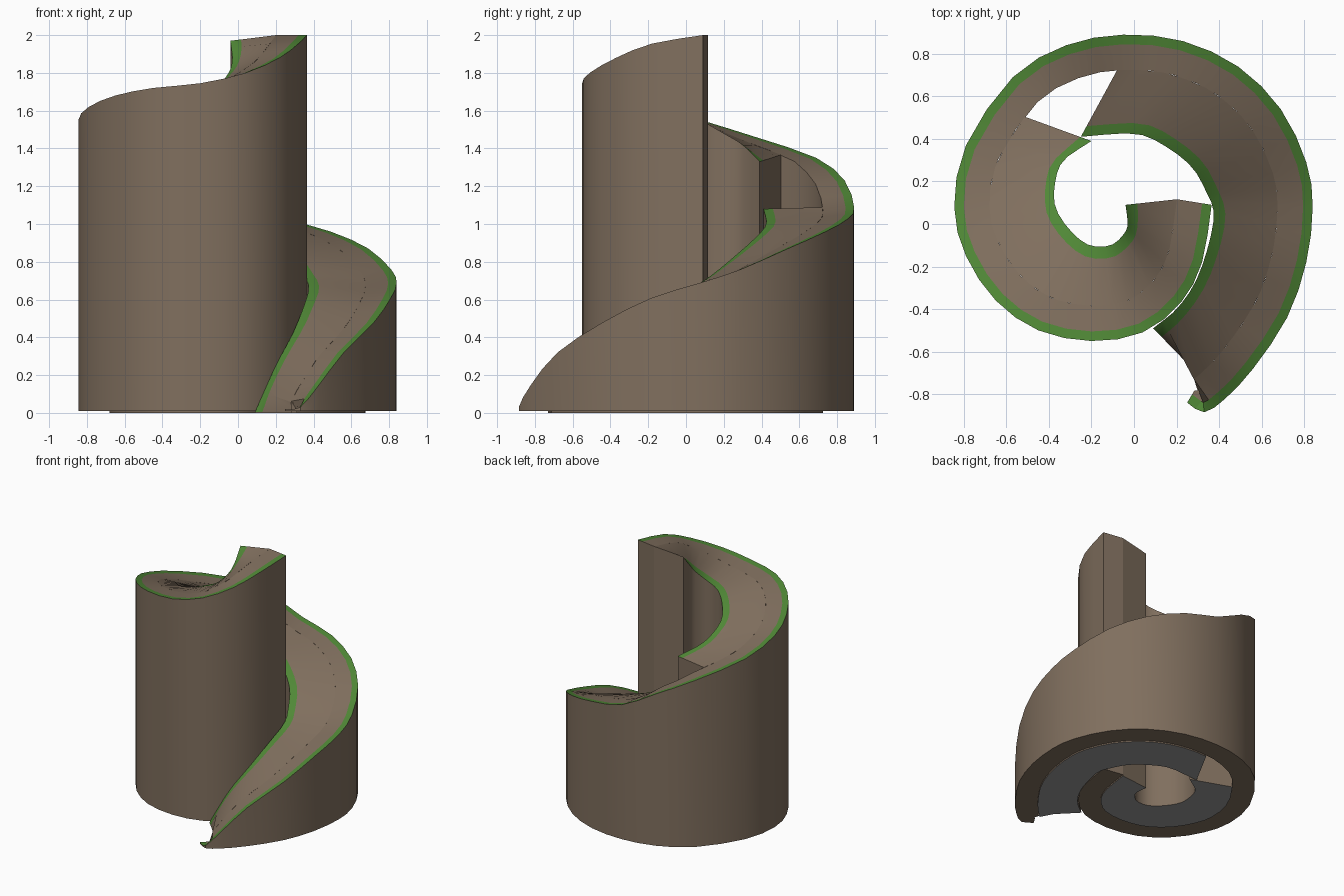
import bpy, bmesh
from mathutils import Vector

if "Cube" in bpy.data.objects:
    bpy.data.objects.remove(bpy.data.objects["Cube"])


def material(name, rgb):
    m = bpy.data.materials.new(name)
    m.diffuse_color = (*rgb, 1)
    m.use_nodes = True
    m.node_tree.nodes["Principled BSDF"].inputs["Base Color"].default_value = m.diffuse_color
    return m


EARTH = material("earth_brown", (0.216, 0.159, 0.112))
GRASS = material("grass_green", (0.08, 0.246, 0.037))
STONE = material("base_grey", (0.32, 0.32, 0.32))

# Outer rim of the spiral, from its foot to its summit
RIM = [Vector(p) for p in [
    (.25, -.84, .02), (.33, -.885, .03), (.43, -.82, .15), (.56, -.68, .32),
    (.72, -.44, .48), (.81, -.18, .61), (.84, .08, .69), (.81, .29, .76),
    (.69, .54, .87), (.49, .74, .96), (.23, .86, 1.03), (-.05, .89, 1.09),
    (-.32, .84, 1.23), (-.57, .69, 1.35), (-.79, .37, 1.46), (-.845, .08, 1.55),
    (-.79, -.15, 1.62), (-.65, -.36, 1.68), (-.45, -.50, 1.72), (-.2, -.55, 1.745),
    (.04, -.51, 1.80), (.22, -.37, 1.88), (.32, -.18, 1.955), (.365, .09, 2.0)]]

# Inner edges of the two ramp stretches
LOWER = [Vector(p) for p in [
    (.09, -.49, .004), (.2, -.40, .25), (.29, -.27, .42), (.35, -.1, .57),
    (.375, .05, .67), (.34, .15, .74), (.27, .27, .84), (.14, .37, .93),
    (0, .425, 1.0), (-.25, .41, 1.08)]]
UPPER = [Vector(p) for p in [
    (-.2, .39, 1.33), (-.33, .3, 1.42), (-.37, .2, 1.48), (-.37, .08, 1.55),
    (-.3, -.03, 1.62), (-.21, -.1, 1.68), (-.11, -.1, 1.73), (-.05, -.05, 1.8),
    (-.03, 0, 1.87), (-.04, .09, 1.97)]]


def sample(pts, t):
    """Point on a Catmull-Rom curve; t counts in control points."""
    n = len(pts) - 1
    i = max(0, min(int(t), n - 1))
    f = t - i
    b, c = pts[i], pts[i + 1]
    a = pts[i - 1] if i else b * 2 - c
    d = pts[i + 2] if i + 2 <= n else c * 2 - b
    return 0.5 * (b * 2 + (c - a) * f + (a * 2 - b * 5 + c * 4 - d) * f * f
                  + (b * 3 - a - c * 3 + d) * f ** 3)


def rim_point(t, inset, drop=0):
    """Point on the rim, moved towards the inside of the spiral."""
    n = len(RIM) - 1
    p = sample(RIM, t)
    d = sample(RIM, min(t + .05, n)) - sample(RIM, max(t - .05, 0))
    side = Vector((-d.y, d.x, 0)).normalized()
    q = p + side * inset
    q.z = max(p.z - drop, .012)
    return q


def at(p, z):
    return Vector((p.x, p.y, z))


def sweep(name, sections, band_mats):
    """Skin a closed cross-section through all sections and cap both ends."""
    bm = bmesh.new()
    rings = [[bm.verts.new(p) for p in s] for s in sections]
    k = len(rings[0])
    for r, s in zip(rings, rings[1:]):
        for j in range(k):
            f = bm.faces.new((r[j], r[(j + 1) % k], s[(j + 1) % k], s[j]))
            f.material_index = band_mats[j]
    bm.faces.new(rings[0])
    bm.faces.new(rings[-1])
    bmesh.ops.recalc_face_normals(bm, faces=bm.faces)
    me = bpy.data.meshes.new(name)
    bm.to_mesh(me)
    bm.free()
    for m in (EARTH, GRASS, STONE):
        me.materials.append(m)
    ob = bpy.data.objects.new(name, me)
    bpy.context.collection.objects.link(ob)
    bpy.ops.object.select_all(action='DESELECT')
    ob.select_set(True)
    bpy.context.view_layer.objects.active = ob
    bpy.ops.object.shade_smooth_by_angle(angle=0.45)
    return ob


WIDTH, DROP = .165, .018

# Outer wall: grass lip, earth shoulder, vertical sides down to the base
wall = []
count = 2 * (len(RIM) - 1)
for i in range(count + 1):
    t = i / 2
    w = WIDTH * min(1, .4 + .6 * t)
    drop = DROP * min(1, (count / 2 - t) / 2)
    o, lip, inn = rim_point(t, 0), rim_point(t, .045, drop * .3), rim_point(t, w, drop)
    wall.append([o, lip, inn, at(inn, .01), at(o, .01)])
sweep("spiral_wall", wall, [1, 0, 0, 0, 0])


# Ramps: solid earth between the wall and a grass inner edge, grey underneath
def ramp(name, inner, t0, t1, steps):
    sections = []
    for i in range(steps + 1):
        f = i / steps
        t = t0 + (t1 - t0) * f
        out = rim_point(t, WIDTH, DROP * min(1, (len(RIM) - 1 - t) / 2))
        inn = sample(inner, f * (len(inner) - 1))
        inn.z = max(inn.z, .004)
        edge = inn.lerp(out, .057 / (out - inn).length)
        sections.append([out, edge, inn, at(inn, 0), at(out, 0)])
    sweep(name, sections, [0, 1, 0, 2, 0])


ramp("lower_ramp", LOWER, 1, 11.15, 22)
ramp("upper_ramp", UPPER, 13.3, len(RIM) - 1, 22)
